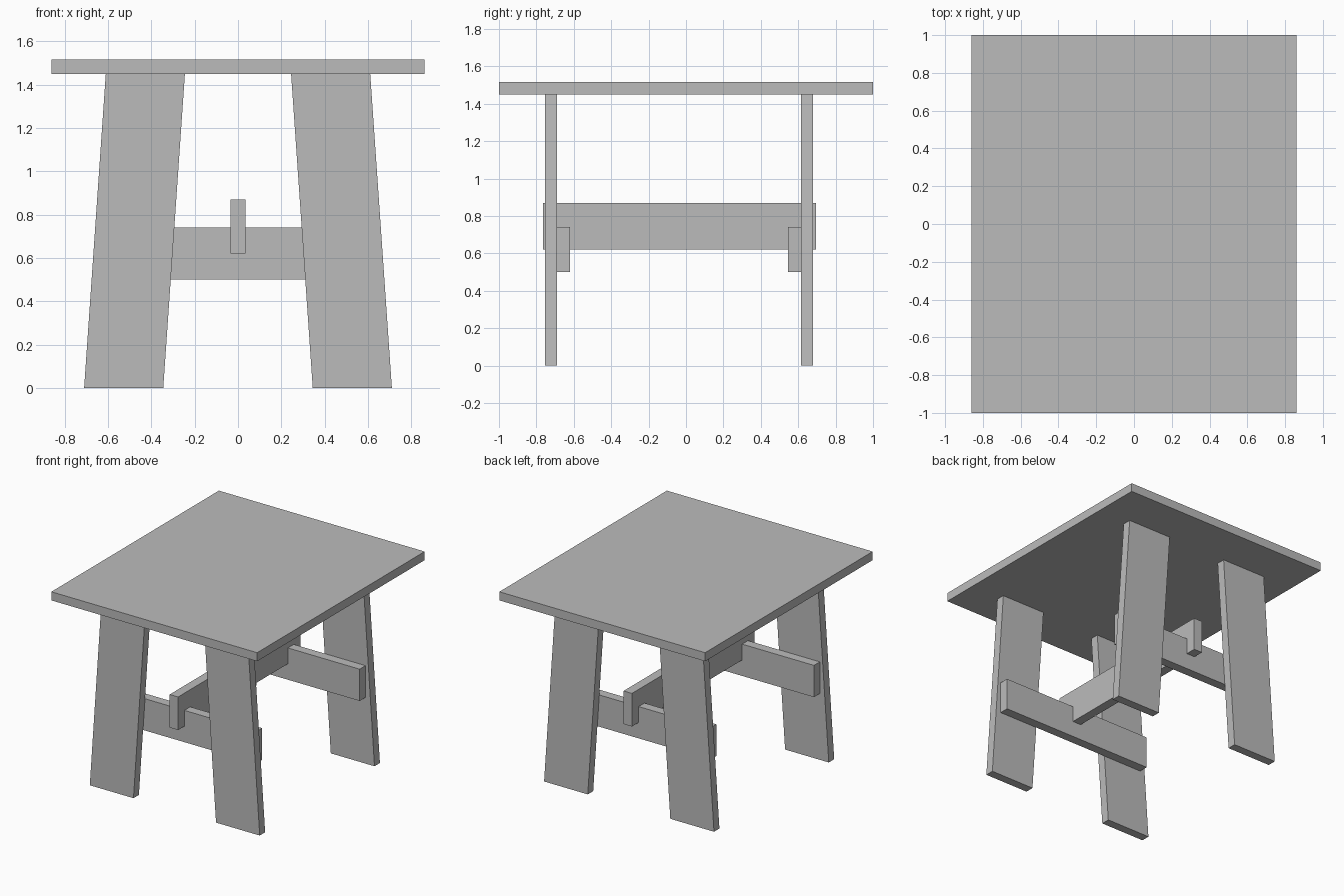
import bpy
import bmesh

cube = bpy.data.objects.get("Cube")
if cube:
    bpy.data.objects.remove(cube, do_unlink=True)

# Single plain grey finish
grey = bpy.data.materials.new("plain grey")
grey.use_nodes = True
colour = (0.5, 0.5, 0.5, 1.0)
grey.diffuse_color = colour
grey.node_tree.nodes["Principled BSDF"].inputs["Base Color"].default_value = colour


def board(name, profile, y0, y1):
    """Extrude an x-z outline along y into a flat-faced board."""
    bm = bmesh.new()
    face = bm.faces.new([bm.verts.new((x, y0, z)) for x, z in profile])
    extruded = bmesh.ops.extrude_face_region(bm, geom=[face])["geom"]
    moved = [v for v in extruded if isinstance(v, bmesh.types.BMVert)]
    bmesh.ops.translate(bm, verts=moved, vec=(0, y1 - y0, 0))
    bmesh.ops.recalc_face_normals(bm, faces=bm.faces)
    mesh = bpy.data.meshes.new(name)
    bm.to_mesh(mesh)
    bm.free()
    mesh.materials.append(grey)
    obj = bpy.data.objects.new(name, mesh)
    bpy.context.collection.objects.link(obj)
    return obj


def rect(half, z0, z1):
    return [(-half, z0), (half, z0), (half, z1), (-half, z1)]


TOP_BASE = 1.45

# Table top
board("table_top", rect(0.86, TOP_BASE, 1.515), -1.0, 1.0)

# Splayed plank legs
for end, y0, y1 in (("front", -0.755, -0.69), ("back", 0.615, 0.68)):
    for side, s in (("left", 1), ("right", -1)):
        outline = [(s * 0.345, 0), (s * 0.71, 0),
                   (s * 0.61, TOP_BASE), (s * 0.245, TOP_BASE)]
        board(f"{end}_{side}_leg", outline, y0, y1)

# Cross rails fixed to the inner faces of the legs
for end, y0, y1 in (("front", -0.69, -0.62), ("back", 0.545, 0.615)):
    board(f"{end}_cross_rail", rect(0.635, 0.5, 0.74), y0, y1)

# Long stretcher lapped over both cross rails
board("stretcher", rect(0.035, 0.62, 0.87), -0.765, 0.695)
